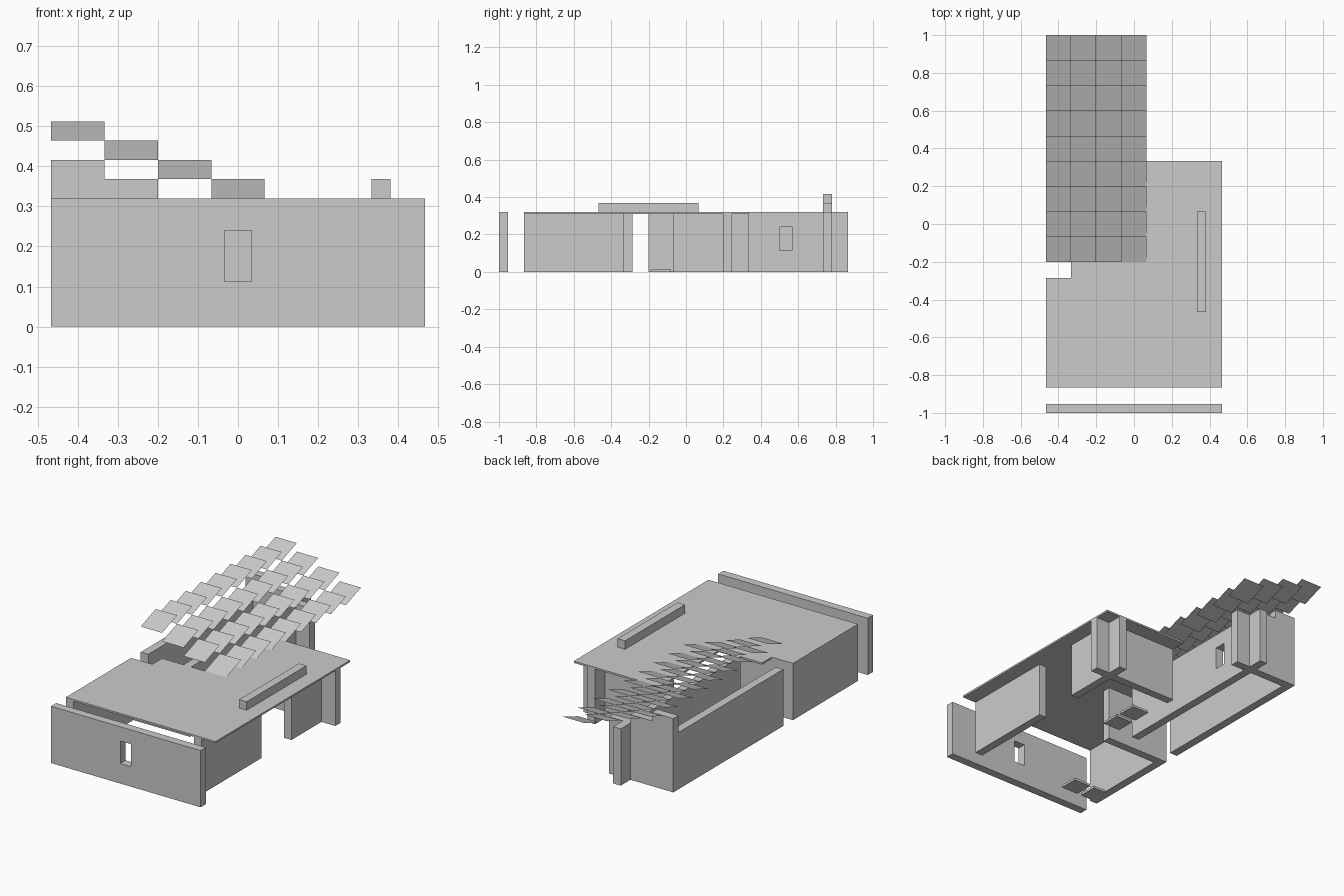
import bpy, bmesh

if "Cube" in bpy.data.objects:
    bpy.data.objects.remove(bpy.data.objects["Cube"])

T = 0.047      # wall thickness
S = 0.048      # height of one roof step
C = 0.4 / 3    # plan grid cell
H, EAVE = 0.32, 0.31
X = 3.5 * C    # half width


def prism(name, outline, z0, z1):
    """Extrude a plan outline between two heights."""
    bm = bmesh.new()
    face = bm.faces.new([bm.verts.new((x, y, z0)) for x, y in outline])
    top = bmesh.ops.extrude_face_region(bm, geom=[face])["geom"]
    bmesh.ops.translate(bm, vec=(0, 0, z1 - z0),
                        verts=[g for g in top if isinstance(g, bmesh.types.BMVert)])
    bmesh.ops.recalc_face_normals(bm, faces=bm.faces)
    return link(name, bm)


def link(name, bm):
    mesh = bpy.data.meshes.new(name)
    bm.to_mesh(mesh)
    bm.free()
    obj = bpy.data.objects.new(name, mesh)
    bpy.context.collection.objects.link(obj)
    return obj


def box(name, x0, x1, y0, y1, z0, z1):
    return prism(name, [(x0, y0), (x1, y0), (x1, y1), (x0, y1)], z0, z1)


def window(wall, x0, x1, y0, y1):
    """Cut a window opening through a wall."""
    cutter = box(wall.name + "_window_cutter", x0, x1, y0, y1, 0.113, 0.24)
    cutter.hide_render = True
    cutter.hide_set(True)
    mod = wall.modifiers.new("window", "BOOLEAN")
    mod.object = cutter
    mod.operation = "DIFFERENCE"
    mod.solver = "EXACT"


# Front wall with window
front = box("front_wall", -X, X, -1, -1 + T, 0, H)
window(front, -0.034, 0.034, -1.05, -0.9)

# Short wall on the right
box("right_wall", 2.5 * C, 2.5 * C + T, -6.5 * C, -2.5 * C, 0, EAVE)

# L-shaped wall at front left
ya, yb = -2.5 * C, -2.5 * C + T
prism("left_corner_wall", [(-X, -6.5 * C), (-X + T, -6.5 * C), (-X + T, ya),
                           (-C / 2, ya), (-C / 2, yb), (-X, yb)], 0, EAVE)

# Cross-shaped wall under the back right of the roof
xa, xb, ya, yb = 2.5 * C, 2.5 * C + T, 1.5 * C, 1.5 * C + T
prism("cross_wall", [(xa, -C / 2), (xb, -C / 2), (xb, ya), (X, ya), (X, yb), (xb, yb),
                     (xb, 2.5 * C), (xa, 2.5 * C), (xa, yb), (-C / 2, yb),
                     (-C / 2, ya), (xa, ya)], 0, EAVE)

# Stairwell walls at back left, with window in the inner wall
xa, xb, ya, yb = -1.5 * C, -1.5 * C + T, 5.5 * C, 5.5 * C + T
y0 = -1.5 * C
stair = prism("stairwell_walls", [(-X, y0), (-X + T, y0), (-X + T, ya), (xa, ya), (xa, y0),
                                  (xb, y0), (xb, ya), (-C / 2, ya), (-C / 2, yb), (xb, yb),
                                  (xb, 6.5 * C), (xa, 6.5 * C), (xa, yb), (-X, yb)], 0, H)
window(stair, xa - 0.05, xb + 0.05, 0.5, 0.567)

# Stepped top of the back wall
prism_steps = [(-X, -2.5 * C, 2), (-2.5 * C, xa, 1)]
for i, (x0, x1, n) in enumerate(prism_steps):
    box(f"back_wall_step_{i + 1}", x0, x1, ya, yb, H, H + n * S)

# Flat roof slab with the stairwell notch
prism("flat_roof", [(-X, -6.5 * C), (X, -6.5 * C), (X, 2.5 * C), (-C / 2, 2.5 * C),
                    (-C / 2, y0), (-2.5 * C, y0), (-2.5 * C, -2.5 * C + T),
                    (-X, -2.5 * C + T)], EAVE, H)

# Parapet on the roof
box("roof_parapet", 2.5 * C, 2.5 * C + T, -3.5 * C, C / 2, H, H + S)

# Thin tilted roof tiles, each column one step higher
bm = bmesh.new()
for col in range(4):
    x0, z0 = -C / 2 - col * C, H + col * S
    for row in range(9):
        ty = y0 + row * C
        bm.faces.new([bm.verts.new(p) for p in (
            (x0, ty, z0), (x0 + C, ty, z0),
            (x0 + C, ty + C, z0 + S), (x0, ty + C, z0 + S))])
link("roof_tiles", bm)

# Low floor pads
for i, (px, py) in enumerate([(0, -C), (0, 0), (-2 * C, -6 * C), (-3 * C, -6 * C)]):
    r = 0.4 * C
    box(f"floor_pad_{i + 1}", px - r, px + r, py - r, py + r, 0, 0.013)
